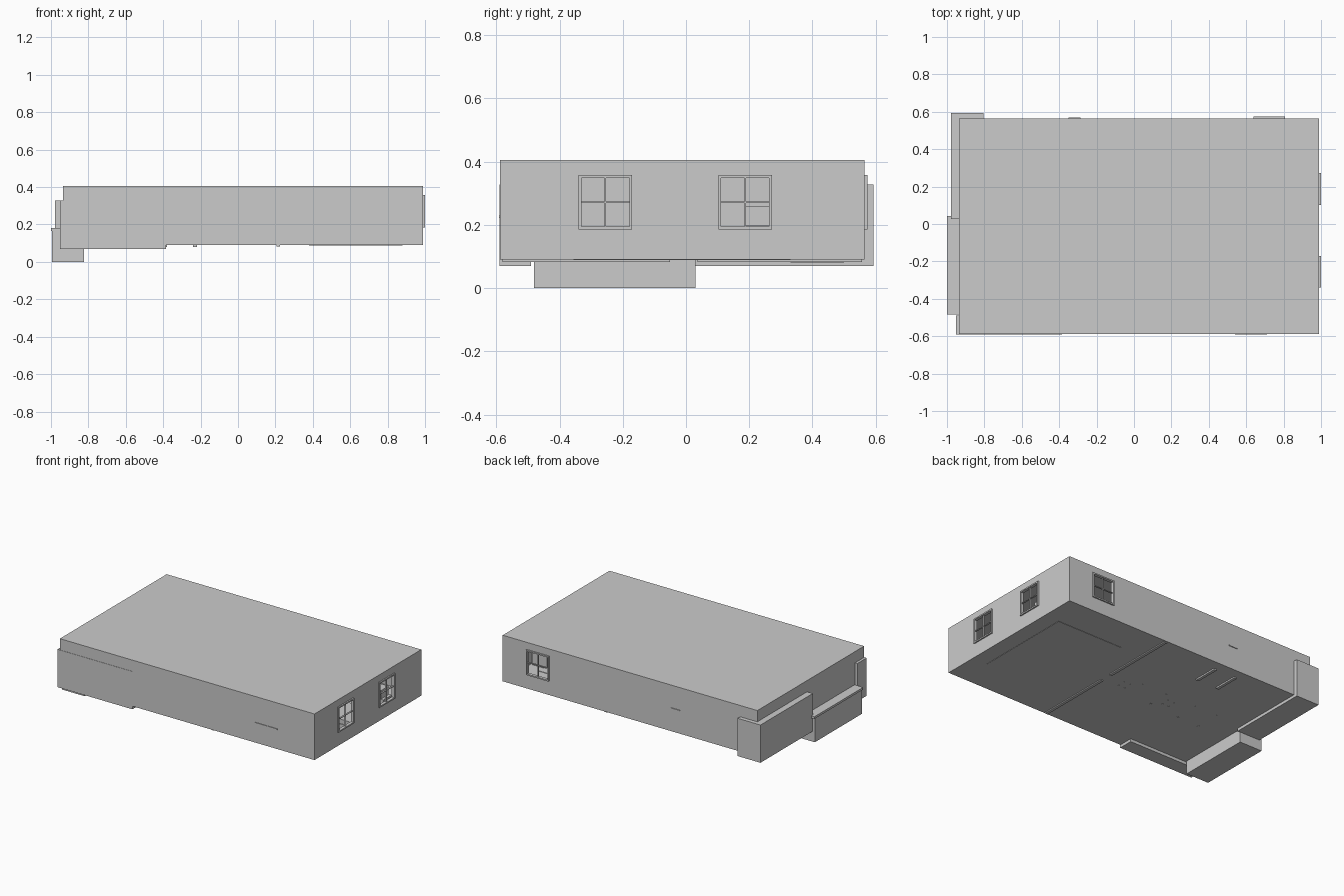
import bpy

if "Cube" in bpy.data.objects:
    bpy.data.objects.remove(bpy.data.objects["Cube"])


def box(name, x, y, z):
    """Box from (min, max) pairs on each axis."""
    vs = [(i, j, k) for i in x for j in y for k in z]
    fs = [(0, 1, 3, 2), (4, 6, 7, 5), (0, 4, 5, 1), (2, 3, 7, 6), (0, 2, 6, 4), (1, 5, 7, 3)]
    me = bpy.data.meshes.new(name)
    me.from_pydata(vs, [], fs)
    ob = bpy.data.objects.new(name, me)
    bpy.context.collection.objects.link(ob)
    return ob


def cut(target, cutter):
    m = target.modifiers.new("cut", 'BOOLEAN')
    m.operation = 'DIFFERENCE'
    m.solver = 'EXACT'
    m.object = cutter
    cutter.hide_render = True
    cutter.hide_set(True)
    cutter.display_type = 'WIRE'


# Hollow room shell
X0, X1, Y0, Y1, Z0, Z1 = -0.935, 0.99, -0.588, 0.565, 0.09, 0.405
T = 0.008
shell = box("room_shell", (X0, X1), (Y0, Y1), (Z0, Z1))
cut(shell, box("room_cavity", (X0 + T, X1 - T), (Y0 + T, Y1 - T), (Z0 + T, Z1 - T)))


# Four-pane windows: opening, frame and cross bars
def window(a, wall, along_x):
    b, lo, hi, w = a + 0.17, 0.185, 0.357, 0.009
    c, zc = (a + b) / 2, (lo + hi) / 2

    def part(name, u, z, d0=-0.012, d1=0.009):
        d = (wall + d0, wall + d1)
        return box(name, u if along_x else d, d if along_x else u, z)

    cut(shell, part("window_opening", (a + 0.003, b - 0.003), (lo + 0.003, hi - 0.003), -0.05, 0.05))
    for u in ((a, a + w), (b - w, b)):
        part("window_jamb", u, (lo, hi))
    for z in ((lo, lo + w), (hi - w, hi)):
        part("window_rail", (a + w, b - w), z)
    part("window_mullion", (c - 0.002, c + 0.002), (lo + w, hi - w), -0.008, 0.005)
    part("window_crossbar", (a + w, b - w), (zc - 0.002, zc + 0.002), -0.007, 0.004)


window(-0.34, X1, False)
window(0.102, X1, False)
window(0.638, Y1, True)

# Cabinets that break through the outer walls
box("back_left_cabinet", (-0.978, -0.805), (0.028, 0.593), (0.07, 0.328))
box("front_cabinet", (-0.953, -0.385), (-0.59, -0.49), (0.07, 0.328))
box("bay_bench_base", (-0.995, -0.824), (-0.48, 0.03), (0.0, 0.165))
box("bay_bench_top", (-1.0, -0.82), (-0.485, 0.043), (0.165, 0.18))

# Dividing wall with a doorway
for y in ((Y0 + T, -0.05), (0.036, Y1 - T)):
    box("partition_wall", (0.205, 0.225), y, (0.083, Z1 - T))
box("door_lintel", (0.205, 0.225), (-0.05, 0.036), (0.33, Z1 - T))

# Bedroom: rug, bed, nightstand and desk
box("rug", (0.38, 0.88), (-0.355, 0.33), (0.088, 0.101))
box("bed_base", (0.56, 0.97), (-0.15, 0.09), (0.098, 0.14))
box("mattress", (0.57, 0.96), (-0.145, 0.085), (0.14, 0.17))
box("nightstand", (0.86, 0.97), (0.185, 0.275), (0.098, 0.2))
box("nightstand_box", (0.88, 0.95), (0.185, 0.27), (0.2, 0.258))
box("desk_top", (0.54, 0.71), (-0.592, -0.47), (0.222, 0.229))
for x in (0.55, 0.69):
    box("desk_leg", (x, x + 0.01), (-0.485, -0.475), (0.098, 0.222))


# Living area: tables and chairs with slim legs
def table(name, x, y, z, leg=0.012):
    box(name + "_top", x, y, (z - 0.01, z))
    for lx in (x[0] + 0.01, x[1] - 0.01 - leg):
        for ly in (y[0] + 0.01, y[1] - 0.01 - leg):
            box(name + "_leg", (lx, lx + leg), (ly, ly + leg), (0.089, z - 0.01))


table("dining_table", (-0.22, 0.0), (-0.1, 0.08), 0.19)
table("coffee_table", (-0.62, -0.42), (-0.12, 0.08), 0.15)
for x in (-0.32, 0.03):
    table("chair", (x, x + 0.075), (-0.05, 0.03), 0.15, 0.007)
    bx = x if x < 0 else x + 0.068
    box("chair_back", (bx, bx + 0.007), (-0.05, 0.03), (0.15, 0.22))

# Small table by the back wall on two plank supports
for x in (-0.4, -0.24):
    box("plank_support", (x, x + 0.02), (0.33, 0.5), (0.08, 0.235))
box("plank_table_top", (-0.41, -0.21), (0.32, 0.51), (0.235, 0.245))
box("wall_shelf", (-0.35, -0.285), (0.5, 0.57), (0.245, 0.251))
